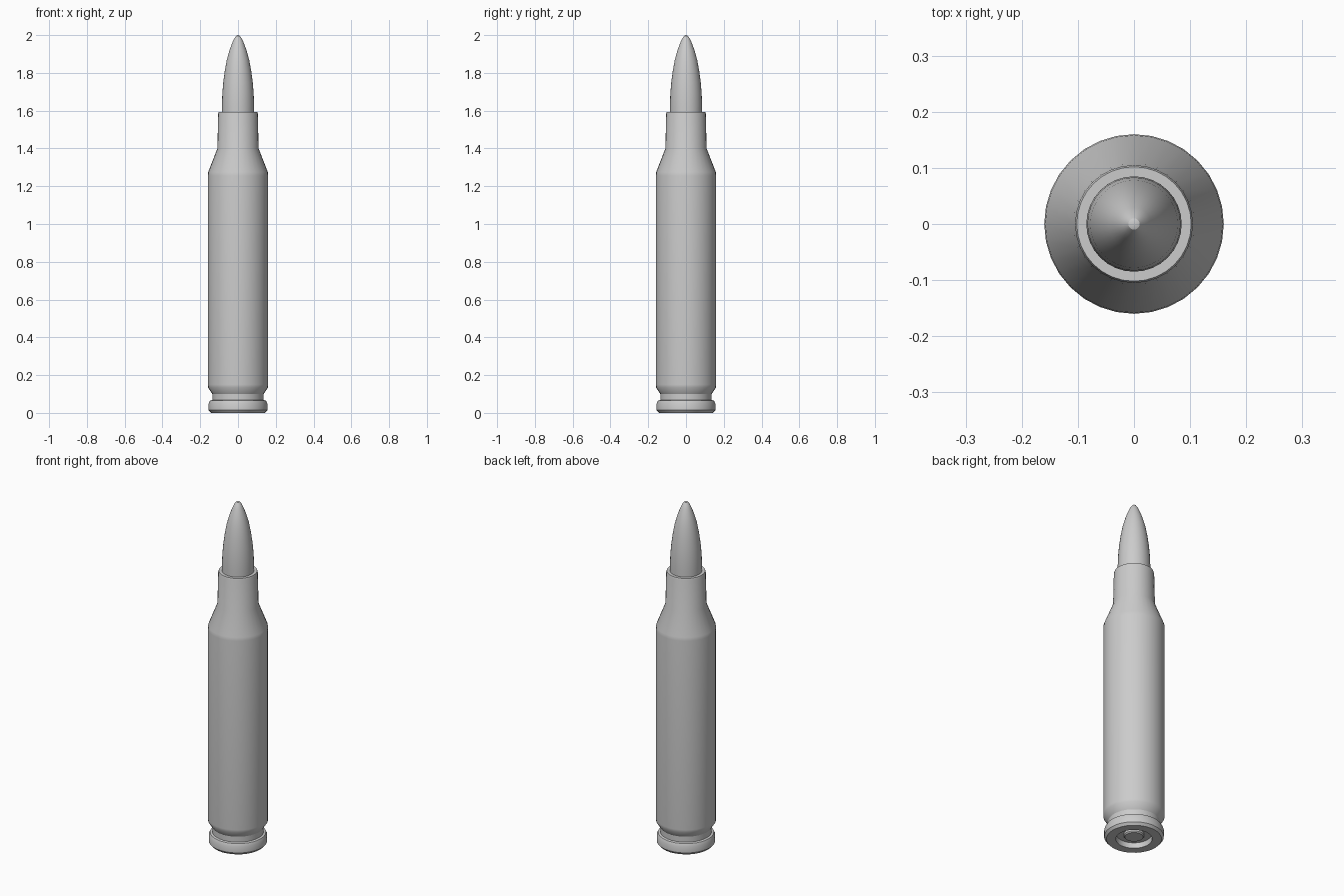
import bpy, bmesh, math

if "Cube" in bpy.data.objects:
    bpy.data.objects.remove(bpy.data.objects["Cube"])

SIDES = 32


def lathe(name, profile, angle=30):
    """Revolve (radius, height) points around z; radius 0 becomes a pole."""
    bm = bmesh.new()
    rings = []
    for r, z in profile:
        if r == 0:
            rings.append([bm.verts.new((0, 0, z))])
        else:
            rings.append([bm.verts.new((r * math.cos(2 * math.pi * i / SIDES),
                                        r * math.sin(2 * math.pi * i / SIDES), z))
                          for i in range(SIDES)])
    for a, b in zip(rings, rings[1:]):
        for i in range(SIDES):
            j = (i + 1) % SIDES
            if len(a) == 1:
                bm.faces.new((a[0], b[j], b[i]))
            elif len(b) == 1:
                bm.faces.new((a[i], a[j], b[0]))
            else:
                bm.faces.new((a[i], a[j], b[j], b[i]))
    bmesh.ops.recalc_face_normals(bm, faces=bm.faces)
    mesh = bpy.data.meshes.new(name)
    bm.to_mesh(mesh)
    bm.free()
    obj = bpy.data.objects.new(name, mesh)
    bpy.context.collection.objects.link(obj)
    bpy.ops.object.select_all(action='DESELECT')
    obj.select_set(True)
    bpy.context.view_layer.objects.active = obj
    bpy.ops.object.shade_smooth_by_angle(angle=math.radians(angle))
    return obj


# Case: base with ring recess and centre cap, rim, groove, body, shoulder, neck, mouth
lathe("case", [
    (0, 0.012), (0.047, 0.012), (0.053, 0.018), (0.053, 0.03),
    (0.092, 0.03), (0.095, 0.0),
    (0.143, 0.0), (0.155, 0.014), (0.155, 0.05), (0.148, 0.065),
    (0.136, 0.068), (0.136, 0.1),
    (0.159, 0.135), (0.16, 0.15), (0.16, 1.255), (0.158, 1.275),
    (0.109, 1.4), (0.105, 1.585), (0.102, 1.594), (0.084, 1.594),
])

# Pointed tip: curved taper with a small rounded nose
lathe("pointed_tip", [
    (0.085, 1.58), (0.085, 1.63), (0.083, 1.69), (0.078, 1.75),
    (0.070, 1.81), (0.059, 1.87), (0.045, 1.92), (0.030, 1.96),
    (0.020, 1.982), (0.010, 1.996), (0, 2.0),
])
